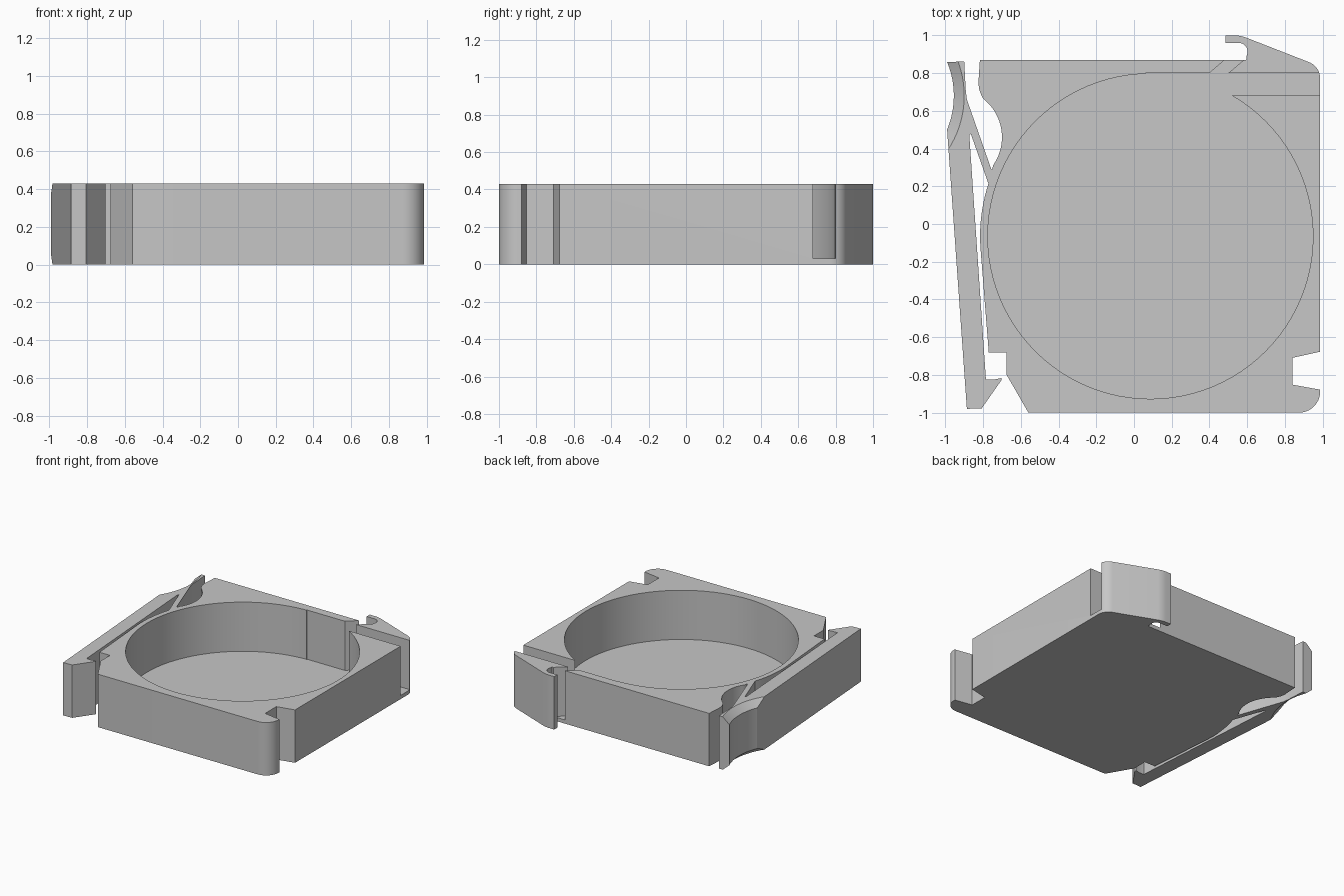
import bpy
import bmesh
from math import cos, sin, radians

HEIGHT = 0.43
FLOOR = 0.03
ABOVE = HEIGHT + 0.1
CUP = (0.087, -0.065)

old = bpy.data.objects.get("Cube")
if old:
    bpy.data.objects.remove(old, do_unlink=True)

grey = bpy.data.materials.new("plain_grey")
grey.use_nodes = True
colour = (0.57, 0.57, 0.57, 1)
grey.diffuse_color = colour
for node in grey.node_tree.nodes:
    if node.type == "BSDF_PRINCIPLED":
        node.inputs["Base Color"].default_value = colour


def arc(centre, radius, start, end, steps):
    """Points along an arc, angles in degrees."""
    angles = [radians(start + (end - start) * i / steps) for i in range(steps + 1)]
    return [(centre[0] + radius * cos(a), centre[1] + radius * sin(a)) for a in angles]


def circle(centre, radius, steps=96):
    return arc(centre, radius, 0, 360, steps)[:-1]


def loft(name, rings):
    """Solid through a stack of (outline, height) rings."""
    bm = bmesh.new()
    loops = [[bm.verts.new((x, y, z)) for x, y in pts] for pts, z in rings]
    for low, high in zip(loops, loops[1:]):
        n = len(low)
        for i in range(n):
            j = (i + 1) % n
            bm.faces.new((low[i], low[j], high[j], high[i]))
    bm.faces.new(loops[0][::-1])
    bm.faces.new(loops[-1])
    bmesh.ops.recalc_face_normals(bm, faces=bm.faces[:])
    mesh = bpy.data.meshes.new(name)
    bm.to_mesh(mesh)
    bm.free()
    mesh.materials.append(grey)
    obj = bpy.data.objects.new(name, mesh)
    bpy.context.collection.objects.link(obj)
    return obj


def cut(target, cutter):
    cutter.hide_render = True
    mod = target.modifiers.new("cut", "BOOLEAN")
    mod.operation = "DIFFERENCE"
    mod.solver = "EXACT"
    mod.object = cutter
    bpy.context.view_layer.objects.active = target
    bpy.ops.object.modifier_apply(modifier=mod.name)
    bpy.data.objects.remove(cutter, do_unlink=True)


# Front edge, rounded front corner and side notch
front = [(-0.675, -0.68), (-0.675, -0.80), (-0.56, -1.0)]
front += arc((0.875, -0.888), 0.112, -90, 5, 10)
front += [(0.841, -0.852), (0.841, -0.709), (0.987, -0.677)]

# Catch hook on the back corner
hook = arc((0.892, 0.77), 0.095, 0, 68, 9)
hook += arc((0.53, 0.82), 0.18, 67, 90, 6)
hook += [(0.485, 1.0), (0.485, 0.96)]
hook += arc((0.555, 0.913), 0.047, 90, -30, 10)
hook += [(0.595, 0.87)]

# Back edge and the finger recess beside the latch
recess = [(-0.817, 0.87), (-0.825, 0.745), (-0.82, 0.71), (-0.81, 0.685)]
recess += arc((-0.96, 0.46), 0.26, 52, -35, 18)
recess += [(-0.750, 0.295), (-0.755, 0.289), (-0.760, 0.300)]

# Latch lever with its toothed tip
lever = [(-0.886, 0.66), (-0.892, 0.71), (-0.90, 0.862), (-1.016, 0.857)]
lever += [(-0.886, -0.98), (-0.807, -0.977), (-0.703, -0.828), (-0.703, -0.817)]
lever += [(-0.745, -0.825), (-0.785, -0.823), (-0.873, 0.47), (-0.865, 0.478)]

# Thin curved side wall behind the lever
side = arc(CUP, 0.903, 162, 184, 10) + [(-0.77, -0.68)]

outline = front + hook + recess + lever + side
case = loft("latching_case", [(outline, 0), (outline, HEIGHT)])

# Round cavity
cup = circle(CUP, 0.862)
cut(case, loft("cavity_cutter", [(cup, FLOOR), (cup, ABOVE)]))

# Straight slot that frees the hook arm
slot = [(0.06, 0.68), (1.1, 0.68), (1.1, 0.80), (0.06, 0.80)]
cut(case, loft("slot_cutter", [(slot, FLOOR), (slot, ABOVE)]))

# Slanted slit between back wall and hook
slit = [(0.40, 0.76), (0.50, 0.76), (0.50, 0.80), (0.585, 0.872),
        (0.483, 0.872), (0.40, 0.80)]
cut(case, loft("slit_cutter", [(slit, FLOOR), (slit, ABOVE)]))

# Bevelled thumb scoop on the latch lever
scoop = [(circle((-1.42, 0.68), r), z) for r, z in
         ((0.575, -0.05), (0.465, 0.05), (0.465, HEIGHT - 0.05), (0.575, HEIGHT + 0.05))]
cut(case, loft("scoop_cutter", scoop))

# Smooth curves, crisp edges
bpy.ops.object.select_all(action="DESELECT")
case.select_set(True)
bpy.context.view_layer.objects.active = case
bpy.ops.object.shade_smooth_by_angle(angle=radians(25))
